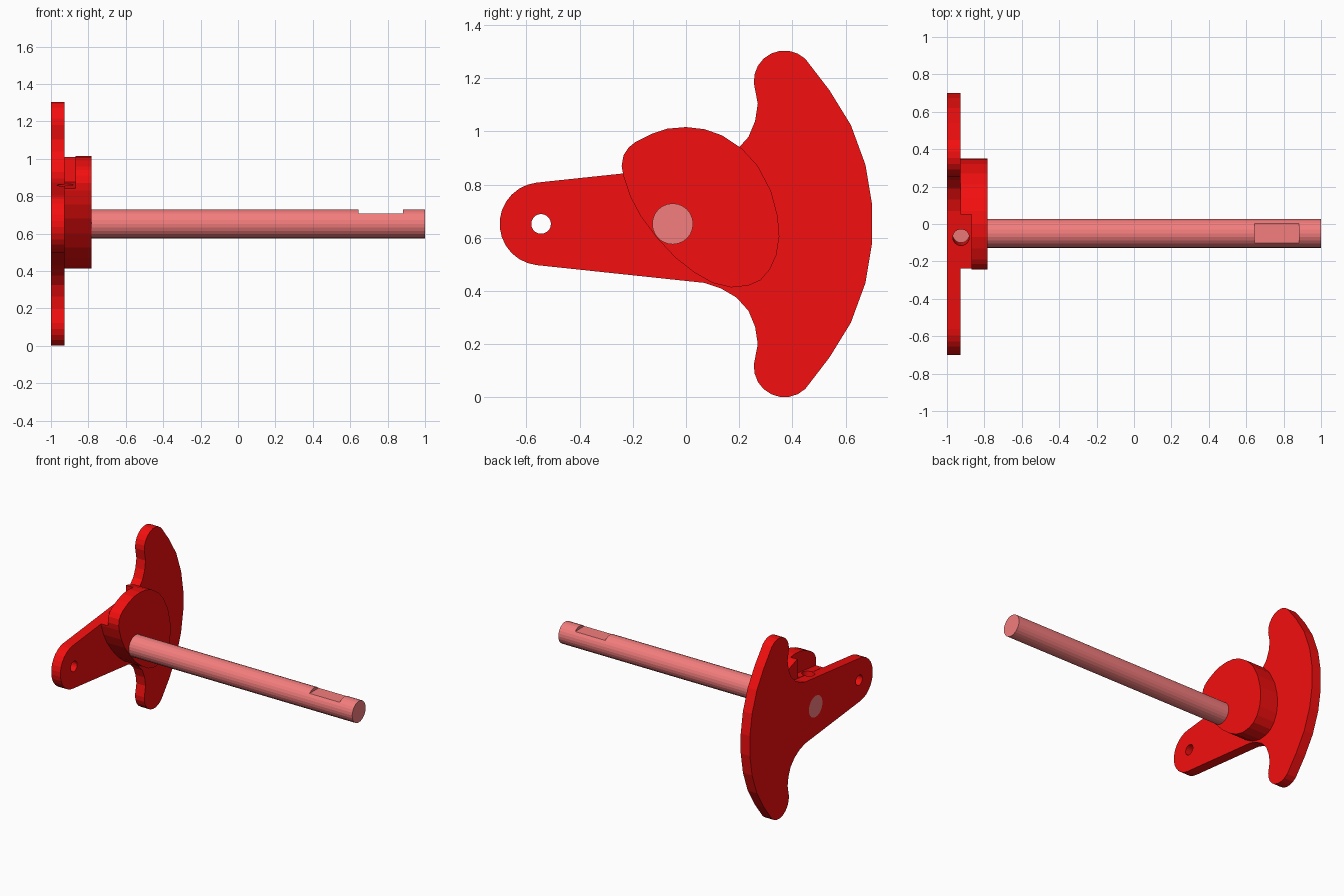
import bpy, bmesh, math
from mathutils import Vector

if "Cube" in bpy.data.objects:
    bpy.data.objects.remove(bpy.data.objects["Cube"])

MID = 0.652                    # mirror height of the plate
CY, CZ = -0.05, MID            # shaft axis
X_PLATE, X_BOSS = -0.927, -0.783


def material(name, rgb):
    m = bpy.data.materials.new(name)
    m.diffuse_color = (*rgb, 1)
    m.use_nodes = True
    m.node_tree.nodes["Principled BSDF"].inputs["Base Color"].default_value = m.diffuse_color
    return m


RED = material("red", (0.9, 0.0045, 0.0045))
PINK = material("pink", (0.9, 0.205, 0.205))


def extrude(name, profile, x0, x1, mat=None):
    """Prism along x from a (y, z) outline."""
    bm = bmesh.new()
    face = bm.faces.new([bm.verts.new((x0, y, z)) for y, z in profile])
    ext = bmesh.ops.extrude_face_region(bm, geom=[face])["geom"]
    bmesh.ops.translate(bm, vec=(x1 - x0, 0, 0),
                        verts=[g for g in ext if isinstance(g, bmesh.types.BMVert)])
    bmesh.ops.recalc_face_normals(bm, faces=bm.faces)
    me = bpy.data.meshes.new(name)
    bm.to_mesh(me)
    bm.free()
    ob = bpy.data.objects.new(name, me)
    bpy.context.collection.objects.link(ob)
    if mat:
        me.materials.append(mat)
    return ob


def arc(cy, cz, r, a0, a1, n):
    angles = [math.radians(a0 + (a1 - a0) * i / n) for i in range(n + 1)]
    return [(cy + r * math.cos(a), cz + r * math.sin(a)) for a in angles]


def circle(cy, cz, r, n):
    return arc(cy, cz, r, 0, 360, n)[:-1]


def cut(ob, *cutters):
    bpy.context.view_layer.objects.active = ob
    for c in cutters:
        c.hide_render = True
        mod = ob.modifiers.new("cut", "BOOLEAN")
        mod.operation, mod.solver, mod.object = "DIFFERENCE", "EXACT", c
        mod.material_mode = "INDEX"
        bpy.ops.object.modifier_apply(modifier=mod.name)


# Anchor-shaped plate: lower half outline, mirrored upward
half = arc(-0.545, MID, 0.156, 186, 264, 6)
half += [(0.07, 0.43), (0.13, 0.41), (0.19, 0.375), (0.235, 0.325), (0.26, 0.265), (0.27, 0.20)]
half += arc(0.37, 0.115, 0.115, 176, 313, 8)
half += [(0.54, 0.15), (0.62, 0.28), (0.675, 0.43), (0.70, 0.58)]
outline = half + [(y, 2 * MID - z) for y, z in reversed(half)]
plate = extrude("plate", outline, -1.0, X_PLATE, RED)

# Egg-shaped cam boss
egg = [(-0.242, 0.87), (-0.235, 0.91), (-0.215, 0.94), (-0.19, 0.96), (-0.13, 0.99),
       (-0.07, 1.01), (0.0, 1.016), (0.07, 1.008), (0.135, 0.985), (0.21, 0.935),
       (0.27, 0.87), (0.32, 0.775), (0.345, 0.68), (0.351, 0.605), (0.34, 0.535),
       (0.315, 0.48), (0.28, 0.44), (0.235, 0.42), (0.17, 0.413), (0.10, 0.43),
       (0.03, 0.47), (-0.04, 0.525), (-0.11, 0.60), (-0.17, 0.68), (-0.21, 0.755),
       (-0.235, 0.83)]
boss = extrude("cam_boss", egg, X_PLATE, X_BOSS, RED)

# Shaft, with a flat near its free end
shaft = extrude("shaft", circle(CY, CZ, 0.077, 24), -1.0, 1.0, PINK)
flat = extrude("flat_cutter", [(-0.2, 0.708), (0.1, 0.708), (0.1, 0.8), (-0.2, 0.8)], 0.643, 0.883)

# Cutters: shaft bore, arm hole, relief pocket and set-screw hole with a flat floor
bore = extrude("bore_cutter", circle(CY, CZ, 0.077, 24), -1.1, -0.7)
pin = extrude("pin_cutter", circle(-0.545, CZ, 0.037, 20), -1.1, -0.8)
pocket = extrude("pocket_cutter", [(-0.3, 0.835), (0.05, 0.875), (0.05, 1.1), (-0.3, 1.1)],
                 -0.95, -0.87)
axis = Vector((0, -0.105, 1)).normalized()
bpy.ops.mesh.primitive_cylinder_add(vertices=24, radius=0.044, depth=0.3,
                                    location=Vector((-0.925, CY, CZ)) + axis * 0.205)
screw = bpy.context.object
screw.name = "screw_cutter"
screw.rotation_euler = (math.atan(0.105), 0, 0)
bpy.context.view_layer.update()

cut(shaft, flat, screw)
cut(plate, bore, pin, screw)
cut(boss, pocket, bore, screw)
for c in (flat, bore, pin, pocket, screw):
    bpy.data.objects.remove(c)
